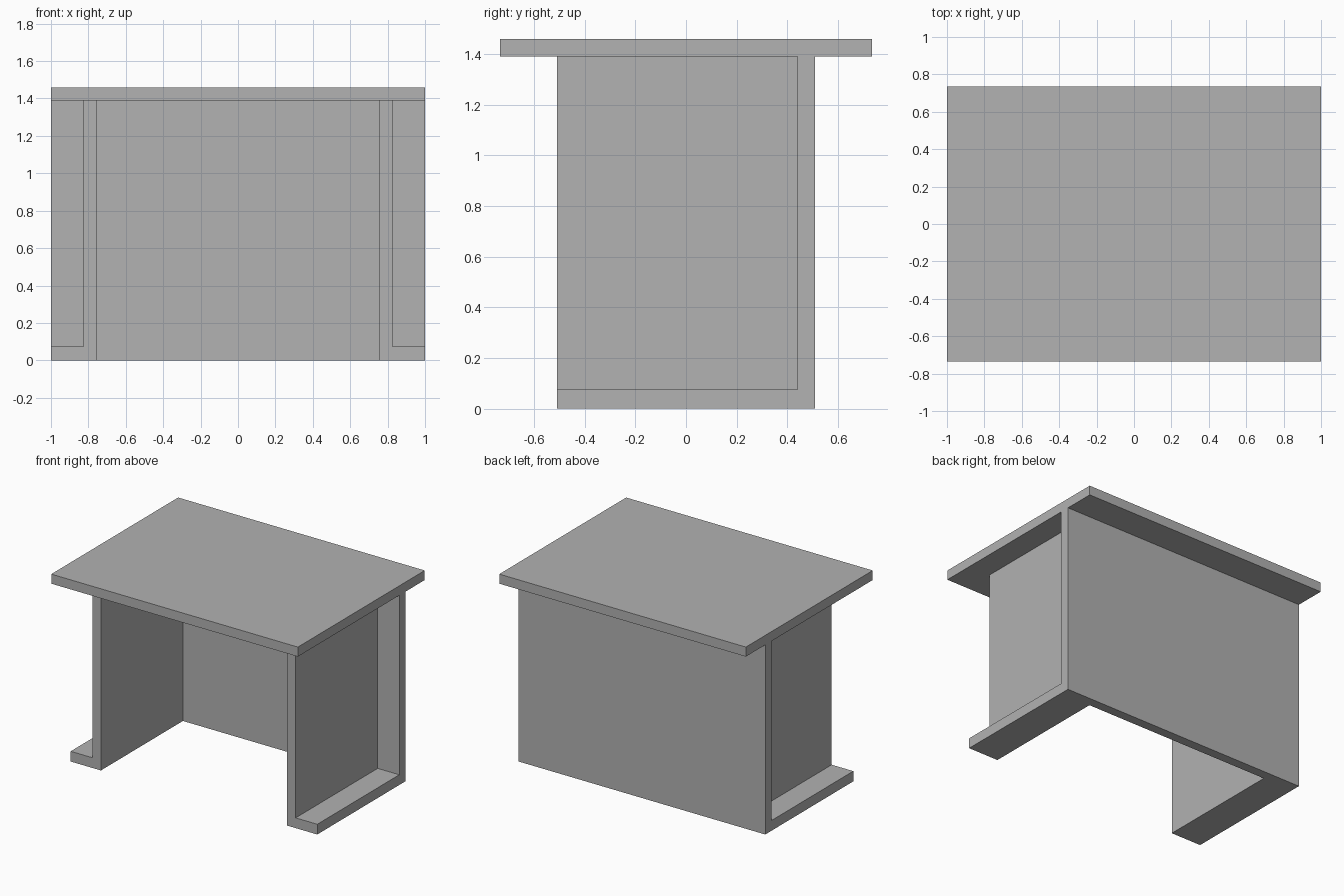
import bpy
import bmesh

cube = bpy.data.objects.get("Cube")
if cube:
    bpy.data.objects.remove(cube, do_unlink=True)

grey = bpy.data.materials.new("plain grey")
grey.use_nodes = True
colour = (0.445, 0.445, 0.445, 1)
grey.diffuse_color = colour
grey.node_tree.nodes["Principled BSDF"].inputs["Base Color"].default_value = colour

TOP_Z, HEIGHT = 1.39, 1.46
HALF_DEPTH = 0.51
BACK_IN = 0.44
SIDE_IN, SIDE_OUT = 0.755, 0.825
FOOT_Z = 0.075


def prism(name, outline, z0, z1):
    """Extrude a plan outline from z0 to z1."""
    bm = bmesh.new()
    face = bm.faces.new([bm.verts.new((x, y, z0)) for x, y in outline])
    extruded = bmesh.ops.extrude_face_region(bm, geom=[face])["geom"]
    verts = [v for v in extruded if isinstance(v, bmesh.types.BMVert)]
    bmesh.ops.translate(bm, verts=verts, vec=(0, 0, z1 - z0))
    bmesh.ops.recalc_face_normals(bm, faces=bm.faces)
    mesh = bpy.data.meshes.new(name)
    bm.to_mesh(mesh)
    bm.free()
    mesh.materials.append(grey)
    obj = bpy.data.objects.new(name, mesh)
    bpy.context.collection.objects.link(obj)
    return obj


def rect(x0, x1, y0, y1):
    return [(x0, y0), (x1, y0), (x1, y1), (x0, y1)]


# Tabletop, overhanging front and back
prism("tabletop", rect(-1, 1, -0.735, 0.735), TOP_Z, HEIGHT)

# Carcass: U-shaped plan holding back panel, sides and feet
half = [(SIDE_IN, BACK_IN), (SIDE_IN, -HALF_DEPTH), (1, -HALF_DEPTH), (1, HALF_DEPTH)]
outline = half + [(-x, y) for x, y in reversed(half)]
carcass = prism("carcass", outline, 0, TOP_Z)

# Outer recesses, leaving a thin side panel and a low foot
for side in (-1, 1):
    x0, x1 = sorted((side * SIDE_OUT, side * 1.2))
    cutter = prism("recess_cutter", rect(x0, x1, -0.8, BACK_IN), FOOT_Z, HEIGHT)
    cutter.hide_render = True
    cut = carcass.modifiers.new("recess", "BOOLEAN")
    cut.operation = "DIFFERENCE"
    cut.solver = "EXACT"
    cut.object = cutter
    bpy.context.view_layer.objects.active = carcass
    bpy.ops.object.modifier_apply(modifier=cut.name)
    bpy.data.objects.remove(cutter, do_unlink=True)
